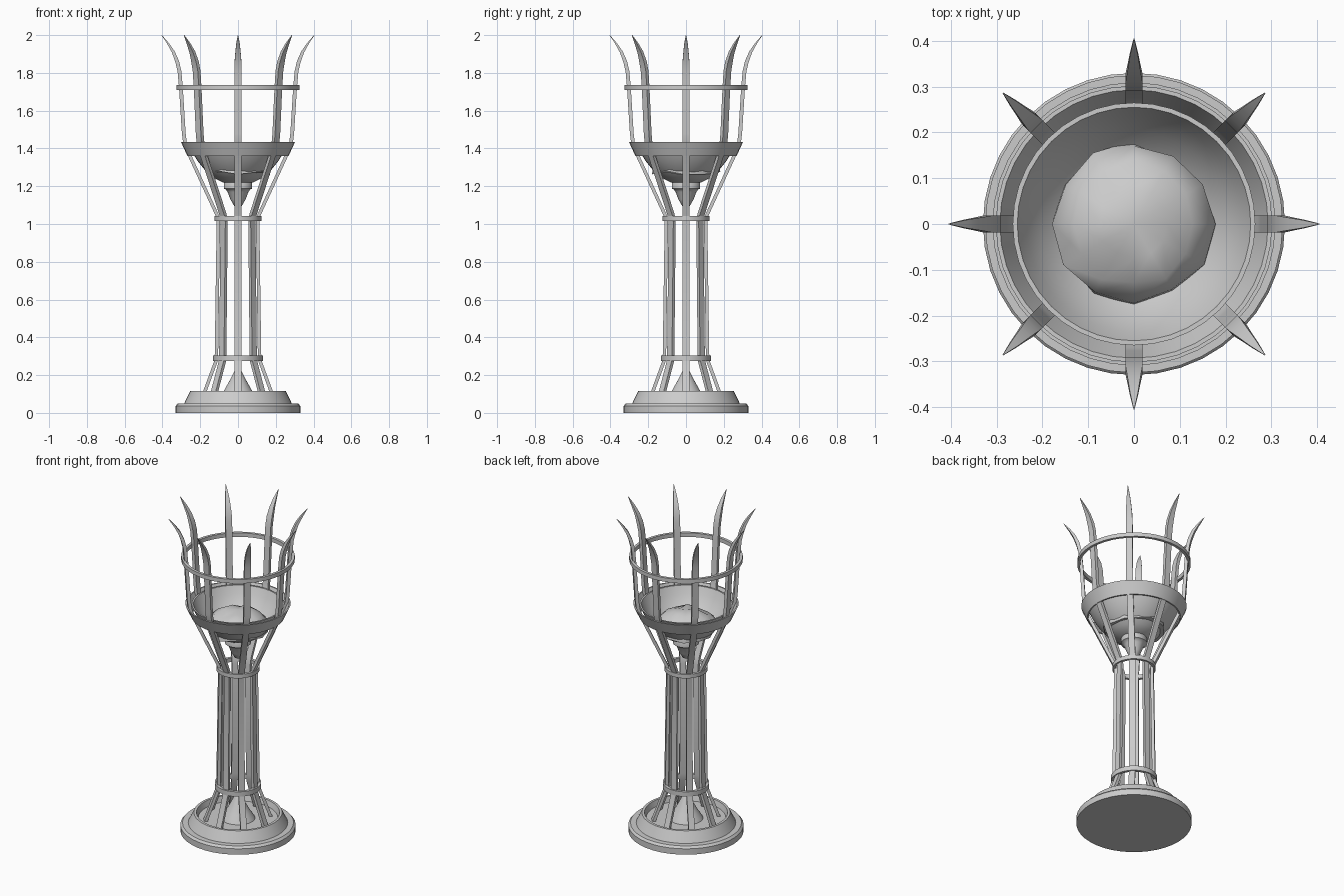
import bpy, bmesh, math, random
from mathutils import Vector

if "Cube" in bpy.data.objects:
    bpy.data.objects.remove(bpy.data.objects["Cube"])

random.seed(4)
SEG = 40


def finish(name, bm, angle=35):
    bmesh.ops.remove_doubles(bm, verts=bm.verts, dist=1e-5)
    bmesh.ops.recalc_face_normals(bm, faces=bm.faces)
    me = bpy.data.meshes.new(name)
    bm.to_mesh(me)
    bm.free()
    ob = bpy.data.objects.new(name, me)
    bpy.context.collection.objects.link(ob)
    bpy.ops.object.select_all(action='DESELECT')
    ob.select_set(True)
    bpy.context.view_layer.objects.active = ob
    bpy.ops.object.shade_smooth_by_angle(angle=math.radians(angle))
    return ob


def lathe(name, profile, closed=False, seg=SEG):
    """Revolve (radius, z) points about the z axis."""
    bm = bmesh.new()
    vs = [bm.verts.new((r, 0, z)) for r, z in profile]
    es = [bm.edges.new(p) for p in zip(vs, vs[1:])]
    if closed:
        es.append(bm.edges.new((vs[-1], vs[0])))
    bmesh.ops.spin(bm, geom=vs + es, cent=(0, 0, 0), axis=(0, 0, 1),
                   angle=2 * math.pi, steps=seg, use_merge=True)
    return finish(name, bm)


def hoop(name, r_in, r_out, z0, z1):
    return lathe(name, [(r_in, z0), (r_out, z0), (r_out, z1), (r_in, z1)], True)


# Stepped base with a shallow recessed top and a central flared cone
lathe("base", [(0, 0), (0.33, 0), (0.33, 0.037), (0.318, 0.05), (0.285, 0.05),
               (0.253, 0.115), (0.238, 0.115), (0.228, 0.08), (0, 0.08)])
lathe("base_cone", [(0.1, 0.075), (0.09, 0.095), (0.07, 0.125), (0.045, 0.17),
                    (0.025, 0.21), (0.01, 0.238), (0, 0.245)])

# Hoops that tie the bars together
hoop("lower_hoop", 0.115, 0.133, 0.275, 0.305)
hoop("middle_hoop", 0.107, 0.124, 1.017, 1.042)
hoop("upper_hoop", 0.308, 0.325, 1.71, 1.735)

# Sloped band around the bowl
lathe("bowl_band", [(0.268, 1.36), (0.302, 1.435), (0.293, 1.435), (0.26, 1.36)], True)

# Fire bowl with wall thickness
lathe("bowl", [(0, 1.21), (0.08, 1.22), (0.13, 1.245), (0.175, 1.285), (0.215, 1.335),
               (0.245, 1.385), (0.265, 1.43), (0.255, 1.43), (0.235, 1.385),
               (0.203, 1.335), (0.165, 1.295), (0.12, 1.26), (0.07, 1.238), (0, 1.23)])

# Pendant stem under the bowl
lathe("bowl_stem", [(0, 1.085), (0.02, 1.095), (0.04, 1.13), (0.055, 1.17),
                    (0.065, 1.183), (0.075, 1.187), (0.075, 1.215), (0.07, 1.225), (0, 1.225)])

# Lumpy heap of coals
bm = bmesh.new()
N = 12
rings = []
for r, z in [(0.175, 1.27), (0.172, 1.325), (0.135, 1.362), (0.075, 1.385)]:
    ring = []
    for i in range(N):
        a = 2 * math.pi * i / N
        k = r * random.uniform(0.94, 1.05)
        ring.append(bm.verts.new((k * math.cos(a), k * math.sin(a),
                                  z + random.uniform(-0.012, 0.012))))
    rings.append(ring)
top = bm.verts.new((0, 0, 1.395))
for i in range(N):
    j = (i + 1) % N
    for lo, hi in zip(rings, rings[1:]):
        bm.faces.new((lo[i], lo[j], hi[j], hi[i]))
    bm.faces.new((rings[-1][i], rings[-1][j], top))
bm.faces.new(rings[0][::-1])
finish("coals", bm, 50)

# Eight flat bars: (radius, z, half width, half thickness), ending in curved spikes
path = [(0.19, 0.075, 0.018, 0.009), (0.175, 0.115, 0.018, 0.009),
        (0.118, 0.27, 0.018, 0.009), (0.114, 0.31, 0.018, 0.009),
        (0.104, 1.01, 0.018, 0.009), (0.112, 1.05, 0.018, 0.009),
        (0.255, 1.36, 0.018, 0.009), (0.28, 1.425, 0.019, 0.01),
        (0.287, 1.48, 0.019, 0.01), (0.302, 1.72, 0.019, 0.01),
        (0.31, 1.81, 0.019, 0.01), (0.322, 1.86, 0.018, 0.01),
        (0.342, 1.91, 0.014, 0.008), (0.37, 1.955, 0.009, 0.005),
        (0.404, 2.0, 0.001, 0.001)]
for n in range(8):
    a = n * math.pi / 4
    out = Vector((math.cos(a), math.sin(a), 0))
    side = Vector((-math.sin(a), math.cos(a), 0))
    up = Vector((0, 0, 1))
    bm = bmesh.new()
    prev = None
    for i, (r, z, w, t) in enumerate(path):
        p, q = path[max(i - 1, 0)], path[min(i + 1, len(path) - 1)]
        d = Vector((q[0] - p[0], q[1] - p[1])).normalized()
        nrm = out * d.y - up * d.x
        c = out * r + up * z
        sec = [bm.verts.new(c + side * sw * w + nrm * st * t)
               for sw, st in ((-1, -1), (1, -1), (1, 1), (-1, 1))]
        if prev:
            for k in range(4):
                m = (k + 1) % 4
                bm.faces.new((prev[k], prev[m], sec[m], sec[k]))
        else:
            bm.faces.new(sec[::-1])
        prev = sec
    bm.faces.new(prev)
    finish(f"bar_{n + 1}", bm, 30)
